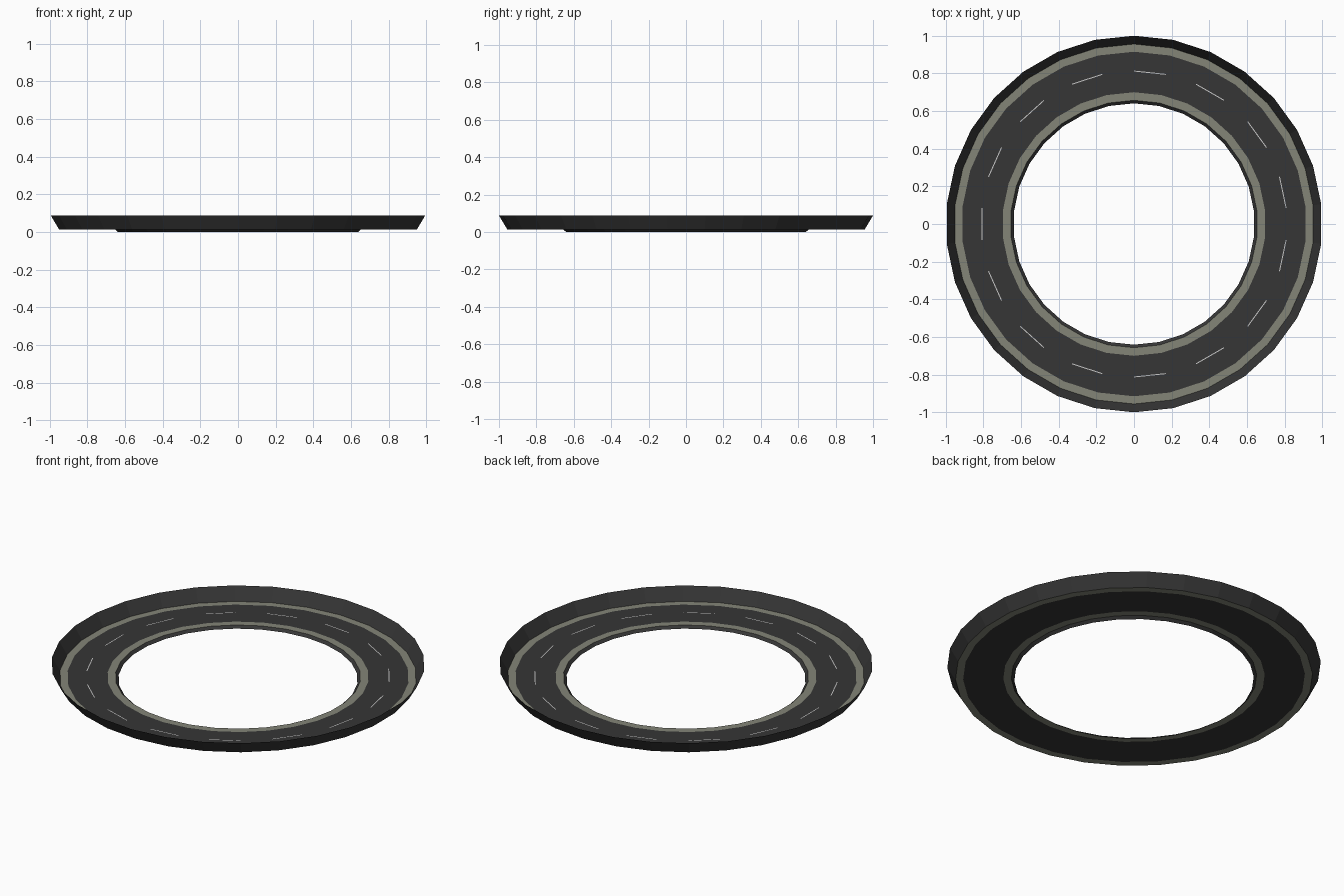
import bpy, bmesh
from math import cos, sin, radians

if "Cube" in bpy.data.objects:
    bpy.data.objects.remove(bpy.data.objects["Cube"])

SIDES = 30
STEP = 360 / SIDES


def material(name, rgb):
    m = bpy.data.materials.new(name)
    m.diffuse_color = (*rgb, 1)
    m.use_nodes = True
    m.node_tree.nodes["Principled BSDF"].inputs["Base Color"].default_value = m.diffuse_color
    return m


asphalt = material("asphalt", (0.037, 0.037, 0.037))
concrete = material("concrete", (0.23, 0.235, 0.185))
paint = material("paint", (0.8, 0.8, 0.8))


def ring(name, profile, mat, segments=range(SIDES)):
    """Sweep an (r, z) profile, listed from inside out, around the z axis."""
    bm = bmesh.new()

    def point(r, z, i):
        a = radians(90 + STEP * i)
        return bm.verts.new((r * cos(a), r * sin(a), z))

    for i in segments:
        for (r0, z0), (r1, z1) in zip(profile, profile[1:]):
            bm.faces.new((point(r0, z0, i), point(r1, z1, i),
                          point(r1, z1, i + 1), point(r0, z0, i + 1)))
    bmesh.ops.remove_doubles(bm, verts=bm.verts, dist=0.0001)
    me = bpy.data.meshes.new(name)
    bm.to_mesh(me)
    bm.free()
    me.materials.append(mat)
    ob = bpy.data.objects.new(name, me)
    bpy.context.collection.objects.link(ob)
    return ob


# Flat road surface with a kerb strip along each side
ring("road", [(0.70, 0.014), (0.915, 0.014)], asphalt)
ring("inner_kerb", [(0.657, 0.014), (0.70, 0.014)], concrete)
ring("outer_kerb", [(0.915, 0.014), (0.956, 0.014)], concrete)

# Inner lip slopes down to the ground, outer wall flares upward
ring("inner_lip", [(0.641, 0.0), (0.657, 0.014)], asphalt)
ring("outer_wall", [(0.956, 0.014), (1.0, 0.088)], asphalt)

# Dashed centre line on every other segment
ring("centre_dashes", [(0.810, 0.0155), (0.815, 0.0155)], paint,
     range(1, SIDES, 2))
